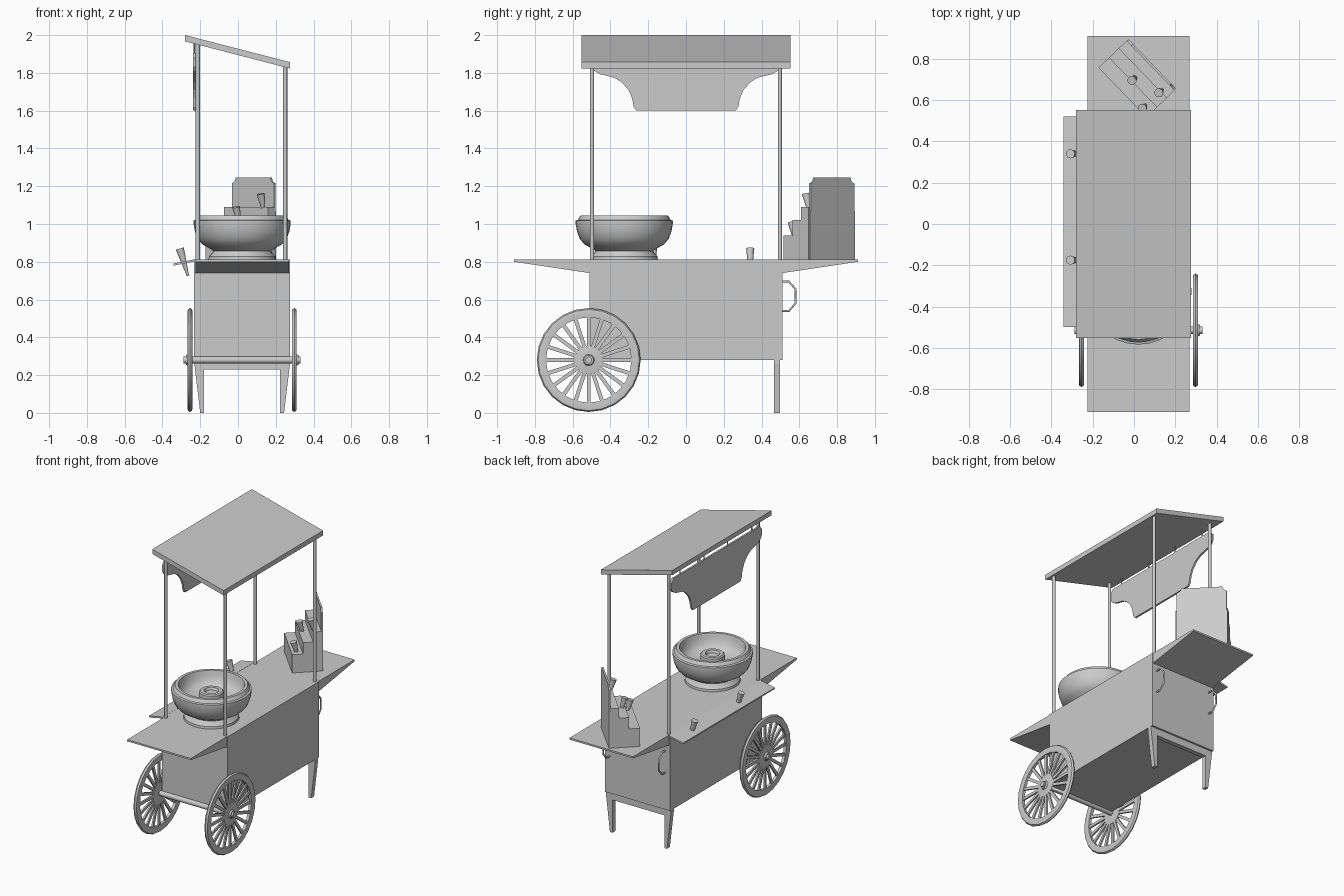
import bpy, bmesh, math
from mathutils import Vector, Matrix

if "Cube" in bpy.data.objects:
    bpy.data.objects.remove(bpy.data.objects["Cube"])

def finish(name, bm, smooth=False):
    bmesh.ops.recalc_face_normals(bm, faces=bm.faces)
    me = bpy.data.meshes.new(name)
    bm.to_mesh(me)
    bm.free()
    ob = bpy.data.objects.new(name, me)
    bpy.context.collection.objects.link(ob)
    if smooth:
        bpy.ops.object.select_all(action='DESELECT')
        ob.select_set(True)
        bpy.context.view_layer.objects.active = ob
        bpy.ops.object.shade_smooth_by_angle(angle=math.radians(35))
    return ob

def prism(name, pts, axis, lo, hi, matrix=None):
    """Extrude a 2D outline along x (pts are y,z) or y (pts are x,z)."""
    bm = bmesh.new()
    put = (lambda p: (lo, *p)) if axis == 'x' else (lambda p: (p[0], lo, p[1]))
    f = bm.faces.new([bm.verts.new(put(p)) for p in pts])
    ext = bmesh.ops.extrude_face_region(bm, geom=[f])['geom']
    d = (hi - lo, 0, 0) if axis == 'x' else (0, hi - lo, 0)
    bmesh.ops.translate(bm, vec=d, verts=[v for v in ext if isinstance(v, bmesh.types.BMVert)])
    if matrix:
        bm.transform(matrix)
    return finish(name, bm)

def box(name, x, y, z):
    return prism(name, [(x[0], z[0]), (x[1], z[0]), (x[1], z[1]), (x[0], z[1])], 'y', *y)

def lathe(name, prof, n, matrix, closed=False):
    """Spin an (r, z) profile about z, then place it."""
    bm = bmesh.new()
    vs = [bm.verts.new((r, 0, z)) for r, z in prof]
    es = [bm.edges.new(p) for p in zip(vs, vs[1:])]
    if closed:
        es.append(bm.edges.new((vs[-1], vs[0])))
    bmesh.ops.spin(bm, geom=vs + es, axis=(0, 0, 1), cent=(0, 0, 0), steps=n, angle=math.tau)
    bmesh.ops.remove_doubles(bm, verts=bm.verts, dist=1e-4)
    bm.transform(matrix)
    return finish(name, bm, True)

def rod(name, a, b, r1, r2=None, n=12):
    a, b = Vector(a), Vector(b)
    d = b - a
    m = Matrix.Translation(a) @ d.to_track_quat('Z', 'Y').to_matrix().to_4x4()
    r2 = r1 if r2 is None else r2
    return lathe(name, [(0, 0), (r1, 0), (r2, d.length), (0, d.length)], n, m)

CX = 0.022   # middle of the cart body

# Body and the two end shelves (wedges)
box("body", (-0.233, 0.275), (-0.51, 0.51), (0.28, 0.812))
for s, nm in ((-1, "front_shelf"), (1, "back_shelf")):
    prism(nm, [(s*0.508, 0.74), (s*0.91, 0.80), (s*0.91, 0.812), (s*0.508, 0.812)], 'x', -0.225, 0.27)

# Tilted side flap
prism("side_flap", [(-0.34, 0.78), (-0.23, 0.802), (-0.23, 0.813), (-0.342, 0.791)], 'y', -0.50, 0.52)

# Rear leg frame: tapered legs joined by an apron
half = [(0.253, 0.28), (0.253, 0.26), (0.222, 0.0), (0.201, 0.0), (0.201, 0.23)]
outline = [(CX + x, z) for x, z in half] + [(CX - x, z) for x, z in reversed(half)]
prism("leg_frame", outline, 'y', 0.465, 0.497)

# Axle and wheels
WY, WZ = -0.515, 0.28
rod("axle", (-0.288, WY, WZ), (0.332, WY, WZ), 0.018)
for wx, s, nm in ((-0.254, -1, "left"), (0.298, 1, "right")):
    m = Matrix.Translation((wx, WY, WZ)) @ Matrix.Rotation(s*math.pi/2, 4, 'Y')
    lathe(nm + "_rim", [(0.226, -0.010), (0.255, -0.013), (0.268, -0.011), (0.275, 0),
                        (0.268, 0.011), (0.255, 0.013), (0.226, 0.010)], 24, m, True)
    lathe(nm + "_hub", [(0, -0.012), (0.03, -0.012), (0.076, -0.007), (0.076, 0.007),
                        (0.03, 0.012), (0.025, 0.022), (0, 0.022)], 20, m)
    bm = bmesh.new()
    for i in range(20):
        mat = m @ Matrix.Rotation(math.tau*i/20, 4, 'Z') @ Matrix.Translation((0.15, 0, 0)) \
            @ Matrix.Diagonal((0.165, 0.02, 0.011, 1))
        bmesh.ops.create_cube(bm, size=1, matrix=mat)
    finish(nm + "_spokes", bm)

# Corner posts and sloping roof
for x, top in ((-0.213, 1.955), (0.25, 1.84)):
    for y in (-0.497, 0.497):
        rod("post", (x, y, 0.80), (x, y, top), 0.011)
prism("roof", [(-0.28, 1.967), (0.275, 1.823), (0.275, 1.857), (-0.28, 2.0)], 'y', -0.553, 0.553)

# Hanging sign board with scalloped ends
edge = [(0.48, 1.905), (0.502, 1.88), (0.502, 1.835), (0.485, 1.81), (0.455, 1.793), (0.38, 1.775),
        (0.34, 1.75), (0.305, 1.71), (0.285, 1.665), (0.277, 1.62), (0.263, 1.60)]
prism("sign", edge + [(-y, z) for y, z in reversed(edge)], 'x', -0.239, -0.226)
for y in (-0.4, -0.13, 0.13, 0.4):
    rod("sign_hook", (-0.232, y, 1.89), (-0.232, y, 1.965), 0.004, n=6)

# Big bowl with a raised spinner head in the middle
bowl = [(0, 0.812), (0.178, 0.812), (0.176, 0.828), (0.16, 0.845), (0.153, 0.858), (0.175, 0.872),
        (0.21, 0.892), (0.235, 0.92), (0.25, 0.96), (0.257, 1.0), (0.257, 1.018), (0.245, 1.022),
        (0.232, 1.045), (0.212, 1.045), (0.205, 1.02), (0.195, 0.98), (0.165, 0.95), (0.12, 0.94),
        (0.08, 0.94), (0.077, 0.995), (0.07, 1.002), (0.047, 1.002), (0.04, 0.985), (0, 0.98)]
lathe("bowl", bowl, 32, Matrix.Translation((CX, -0.327, 0)))

# Push handles on the back
for x in (-0.195, 0.238):
    path = [(0.505, 0.695), (0.545, 0.695), (0.58, 0.655), (0.58, 0.58), (0.545, 0.54), (0.505, 0.54)]
    cu = bpy.data.curves.new("handle", 'CURVE')
    cu.dimensions = '3D'
    cu.bevel_depth = 0.006
    cu.bevel_resolution = 1
    sp = cu.splines.new('POLY')
    sp.points.add(len(path) - 1)
    for p, (y, z) in zip(sp.points, path):
        p.co = (x, y, z, 1)
    bpy.context.collection.objects.link(bpy.data.objects.new("handle", cu))

# Stepped display stand, turned 45 degrees on the back shelf (local x = length, y = depth)
stand = Matrix.Translation((-0.172, 0.757, 0)) @ Matrix.Rotation(math.radians(-46), 4, 'Z')
steps = [(0, 0.81), (0, 0.94), (0.07, 0.94), (0.07, 1.02), (0.135, 1.02), (0.135, 1.09),
         (0.19, 1.09), (0.19, 0.81)]
prism("display_steps", steps, 'x', 0, 0.335, stand)
board = [(0.165, 0.81), (0.165, 1.07), (0.16, 1.07), (0.16, 1.215), (0.148, 1.22), (0.137, 1.23), (0.133, 1.245)]
prism("display_back", [(0.167 + x, z) for x, z in board] + [(0.167 - x, z) for x, z in reversed(board)],
      'y', 0.188, 0.2, stand)

# Paper cones: on the flap and on each step
def cone(a, b):
    rod("cone", a, b, 0.006, 0.022)
for y in (-0.175, 0.34):
    cone((-0.265, y, 0.725), (-0.308, y, 0.87))
for x, y, z in ((0.04, 0.56, 0.94), (-0.01, 0.695, 1.02), (0.12, 0.635, 1.09)):
    cone((x + 0.02, y + 0.02, z - 0.04), (x, y, z + 0.07))
